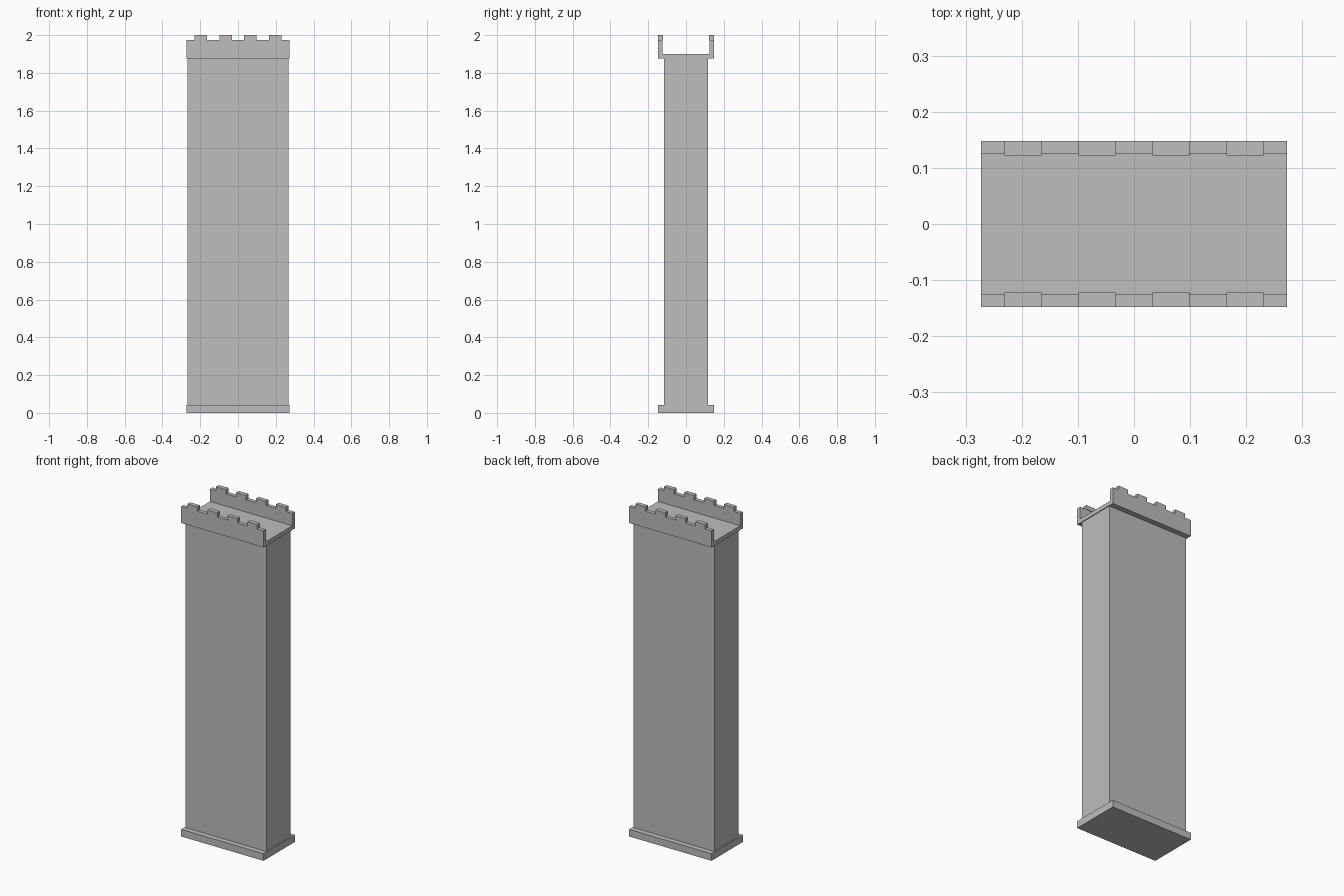
import bpy

if "Cube" in bpy.data.objects:
    bpy.data.objects.remove(bpy.data.objects["Cube"])

stone = bpy.data.materials.new("grey stone")
stone.diffuse_color = (0.51, 0.51, 0.51, 1)
stone.use_nodes = True
stone.node_tree.nodes["Principled BSDF"].inputs["Base Color"].default_value = stone.diffuse_color


def box(name, x0, x1, y0, y1, z0, z1):
    """Axis-aligned box between the given limits."""
    bpy.ops.mesh.primitive_cube_add(
        size=1, location=((x0 + x1) / 2, (y0 + y1) / 2, (z0 + z1) / 2))
    ob = bpy.context.object
    ob.name = name
    ob.scale = (x1 - x0, y1 - y0, z1 - z0)
    bpy.ops.object.transform_apply(location=False, rotation=False, scale=True)
    ob.data.materials.append(stone)
    return ob


HX, HY = 0.2725, 0.148                   # half length and half depth
BASE, CAP, WALK, PARAPET = 0.0425, 1.875, 1.90, 1.974

# Plinth, wall body and walkway slab
box("plinth", -HX, HX, -HY, HY, 0, BASE)
box("wall_body", -0.268, 0.268, -0.1155, 0.1155, BASE, CAP)
box("walkway_slab", -HX, HX, -HY, HY, CAP, WALK)

# Parapet with four merlons along the front and the back
for side, s in (("front", -1), ("back", 1)):
    y0, y1 = sorted((s * 0.1245, s * HY))
    box(side + "_parapet", -HX, HX, y0, y1, WALK, PARAPET)
    y0, y1 = sorted((s * 0.1225, s * HY))
    for i in range(4):
        x = -0.198 + 0.132 * i
        box(f"{side}_merlon_{i + 1}", x - 0.033, x + 0.033, y0, y1, PARAPET, 2.0)
